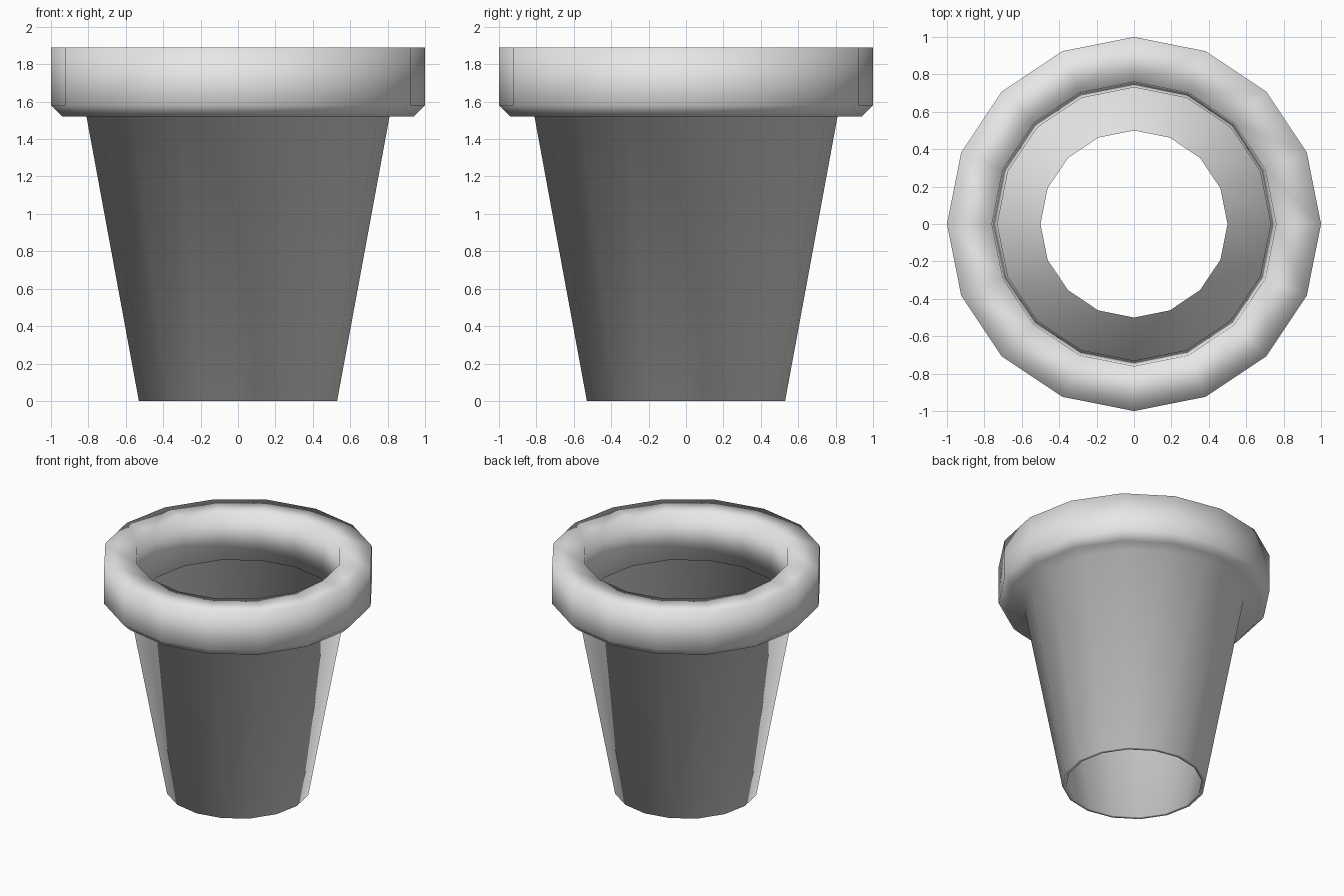
import bpy, bmesh, math

cube = bpy.data.objects.get("Cube")
if cube:
    bpy.data.objects.remove(cube, do_unlink=True)

SIDES = 16

# One plain colour for the whole pot
clay = bpy.data.materials.new("pale_grey")
clay.use_nodes = True
colour = (0.8, 0.8, 0.8, 1.0)
clay.diffuse_color = colour
clay.node_tree.nodes["Principled BSDF"].inputs["Base Color"].default_value = colour


def lathe(name, profile, material):
    """Revolve a closed (radius, height) outline around z."""
    bm = bmesh.new()
    rings = []
    for i in range(SIDES):
        a = math.tau * i / SIDES
        rings.append([bm.verts.new((r * math.cos(a), r * math.sin(a), z))
                      for r, z in profile])
    n = len(profile)
    for i in range(SIDES):
        here, there = rings[i], rings[(i + 1) % SIDES]
        for j in range(n):
            k = (j + 1) % n
            bm.faces.new((here[j], there[j], there[k], here[k]))
    bmesh.ops.recalc_face_normals(bm, faces=bm.faces)
    for face in bm.faces:
        face.smooth = True
    mesh = bpy.data.meshes.new(name)
    bm.to_mesh(mesh)
    bm.free()
    mesh.materials.append(material)
    obj = bpy.data.objects.new(name, mesh)
    bpy.context.collection.objects.link(obj)
    return obj


# Tapered wall, thick collar with a bevelled lower edge, open bottom
outer_wall = [(0.53, 0.0), (0.81, 1.52)]
collar = [(0.94, 1.52), (1.0, 1.58), (1.0, 1.89), (0.76, 1.89), (0.73, 1.52)]
inner_wall = [(0.78, 1.52), (0.5, 0.0)]
lathe("flower_pot", outer_wall + collar + inner_wall, clay)
